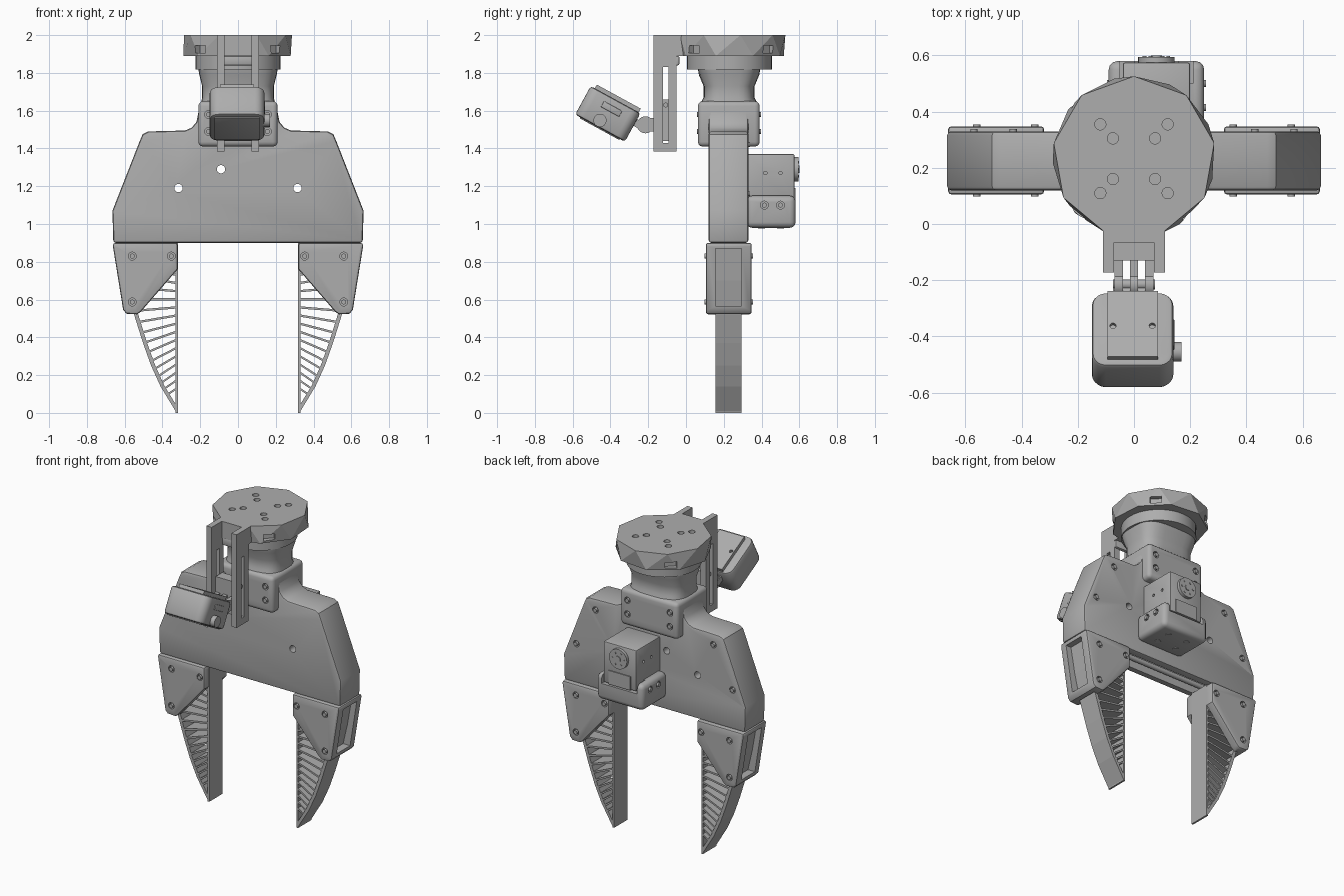
import bpy, bmesh, math
from mathutils import Matrix, Vector

cube = bpy.data.objects.get("Cube")
if cube:
    bpy.data.objects.remove(cube, do_unlink=True)

grey = bpy.data.materials.new("machined_grey")
grey.use_nodes = True
TONE = (0.42, 0.42, 0.42, 1)
grey.diffuse_color = TONE
grey.node_tree.nodes["Principled BSDF"].inputs["Base Color"].default_value = TONE


def finish(name, bm):
    bmesh.ops.recalc_face_normals(bm, faces=bm.faces)
    me = bpy.data.meshes.new(name)
    bm.to_mesh(me)
    bm.free()
    me.materials.append(grey)
    ob = bpy.data.objects.new(name, me)
    bpy.context.collection.objects.link(ob)
    return ob


def activate(ob):
    bpy.ops.object.select_all(action='DESELECT')
    ob.select_set(True)
    bpy.context.view_layer.objects.active = ob


def smooth(ob):
    activate(ob)
    bpy.ops.object.shade_smooth_by_angle(angle=math.radians(35))
    return ob


def bevel(ob, width, segments=3, angle=40):
    m = ob.modifiers.new("rounding", 'BEVEL')
    m.width, m.segments, m.limit_method = width, segments, 'ANGLE'
    m.angle_limit = math.radians(angle)
    activate(ob)
    bpy.ops.object.modifier_apply(modifier=m.name)
    return smooth(ob)


def prism(name, pts, y0, y1, sx=1):
    """Outline in x and z, extruded along y."""
    bm = bmesh.new()
    f = bm.faces.new([bm.verts.new((sx * x, y0, z)) for x, z in pts])
    new = bmesh.ops.extrude_face_region(bm, geom=[f])["geom"]
    bmesh.ops.translate(bm, vec=(0, y1 - y0, 0),
                        verts=[v for v in new if isinstance(v, bmesh.types.BMVert)])
    return finish(name, bm)


def box(name, xs, ys, zs, mat=None):
    lo, hi = Vector((xs[0], ys[0], zs[0])), Vector((xs[1], ys[1], zs[1]))
    bm = bmesh.new()
    bmesh.ops.create_cube(bm, size=1, matrix=Matrix.Translation((lo + hi) / 2)
                          @ Matrix.Diagonal((*(hi - lo), 1)))
    if mat:
        bm.transform(mat)
    return finish(name, bm)


AXES = {'x': Matrix.Rotation(math.pi / 2, 4, 'Y'), 'y': Matrix.Rotation(math.pi / 2, 4, 'X'),
        'z': Matrix.Identity(4)}


def pins(name, centres, r, depth, axis='y', sides=20):
    """One object holding a cylinder at every centre."""
    bm = bmesh.new()
    for c in centres:
        bmesh.ops.create_cone(bm, cap_ends=True, segments=sides, radius1=r, radius2=r,
                              depth=depth, matrix=Matrix.Translation(c) @ AXES[axis])
    return smooth(finish(name, bm))


def cut(ob, cutter):
    m = ob.modifiers.new("cut", 'BOOLEAN')
    m.operation, m.object, m.solver = 'DIFFERENCE', cutter, 'EXACT'
    activate(ob)
    bpy.ops.object.modifier_apply(modifier=m.name)
    bpy.data.objects.remove(cutter, do_unlink=True)
    return smooth(ob)


def screws(ob, name, centres, axis='y'):
    """Countersunk holes with a screw head inside each."""
    cut(ob, pins("cutter", centres, 0.021, 0.03, axis))
    pins(name, centres, 0.013, 0.022, axis)


# Top flange: nine-sided plate twisted slightly towards its lower edge
bm = bmesh.new()
for z, turn in ((2.0, 0), (1.89, 14)):
    for i in range(9):
        a = math.radians(90 + 40 * i + turn)
        bm.verts.new((0.29 * math.cos(a), 0.238 + 0.288 * math.sin(a), z))
bmesh.ops.convex_hull(bm, input=bm.verts)
flange = finish("top_flange", bm)
cut(flange, pins("cutter", [(s * x, y, 2.0) for s in (-1, 1) for x, y in
                            ((0.12, 0.355), (0.12, 0.11), (0.075, 0.305), (0.075, 0.16))],
                 0.02, 0.06, 'z'))
for k in range(4):
    spin = Matrix.Translation((0, 0.24, 0)) @ Matrix.Rotation(math.radians(45 + 90 * k), 4, 'Z')
    cut(flange, box("cutter", (0.25, 0.32), (-0.035, 0.035), (1.905, 1.945), spin))
bpy.context.view_layer.objects.active = flange
flange.data.shade_flat()

# Collar and waisted neck
pins("neck_collar", [(0, 0.23, 1.855)], 0.225, 0.075, 'z', 40)
bm = bmesh.new()
rings = []
for z, rx, ry in ((1.82, 0.21, 0.165), (1.79, 0.205, 0.16), (1.73, 0.19, 0.135),
                  (1.67, 0.19, 0.135), (1.62, 0.2, 0.16)):
    ring = []
    for i in range(32):
        a = math.tau * i / 32
        c, s = math.cos(a), math.sin(a)
        ring.append(bm.verts.new((math.copysign(abs(c) ** 0.6, c) * rx,
                                  0.228 + math.copysign(abs(s) ** 0.6, s) * ry, z)))
    rings.append(ring)
for a, b in zip(rings, rings[1:]):
    for i in range(32):
        bm.faces.new((a[i], a[i - 1], b[i - 1], b[i]))
bm.faces.new(rings[0])
bm.faces.new(rings[-1])
smooth(finish("neck", bm))
clamp = bevel(box("neck_clamp", (-0.21, 0.21), (0.063, 0.39), (1.41, 1.65)), 0.025)
screws(clamp, "clamp_screws", [(s * 0.155, y, z) for s in (-1, 1) for y in (0.068, 0.385)
                               for z in (1.49, 1.58)])

# Main body housing with filleted shoulders
half = [(0.66, 0.9), (0.665, 1.07), (0.52, 1.44), (0.505, 1.475), (0.475, 1.49),
        (0.28, 1.495), (0.245, 1.51), (0.22, 1.54), (0.208, 1.6), (0.205, 1.63)]
body = prism("body_housing", half + [(-x, z) for x, z in reversed(half)], 0.12, 0.33)
bevel(body, 0.014, 2, 50)
cut(body, box("cutter", (-0.46, 0.46), (0.165, 0.285), (0.85, 1.0)))
cut(body, pins("cutter", [(-0.09, 0.22, 1.29), (-0.315, 0.22, 1.19), (0.315, 0.22, 1.19)],
               0.022, 0.6))
screws(body, "housing_screws", [(s * x, 0.327, z) for s in (-1, 1)
                                for x, z in ((0.43, 1.42), (0.57, 1.16))])
pins("guide_rods", [(0, y, 0.945) for y in (0.195, 0.255)], 0.016, 0.94, 'x')

# Motor on the back, with its bracket and output horn
motor = bevel(box("motor", (-0.04, 0.2), (0.32, 0.575), (1.1, 1.37)), 0.008, 2)
cut(motor, pins("cutter", [(x, y, 1.27) for x in (-0.04, 0.2) for y in (0.42, 0.5)],
                0.009, 0.03, 'x'))
cradle = bevel(box("motor_cradle", (-0.09, 0.25), (0.32, 0.58), (0.98, 1.15)), 0.03)
cut(cradle, box("cutter", (-0.05, 0.21), (0.5, 0.65), (1.09, 1.2)))
screws(cradle, "cradle_screws", [(x, y, 1.1) for x in (-0.086, 0.246) for y in (0.415, 0.5)], 'x')
pins("cradle_base_screws", [(x, y, 0.979) for x in (0.01, 0.15) for y in (0.4, 0.5)],
     0.018, 0.006, 'z')
pins("motor_horn", [(0.08, 0.58, 1.29)], 0.065, 0.03, 'y', 32)
pins("horn_screws", [(0.08 + 0.042 * math.cos(a), 0.596, 1.29 + 0.042 * math.sin(a))
                     for a in [math.tau * i / 6 for i in range(6)]], 0.007, 0.004)
pins("horn_hub", [(0.08, 0.596, 1.29)], 0.02, 0.008)
box("motor_cover", (0.0, 0.16), (0.57, 0.581), (1.1, 1.19))

# Outer edge of a finger, as (x, z) from tip to root
edge = [(0.325, 0), (0.41, 0.14), (0.46, 0.25), (0.503, 0.37), (0.55, 0.52),
        (0.592, 0.7), (0.622, 0.87)]


def edge_x(z):
    for (xa, za), (xb, zb) in zip(edge, edge[1:]):
        if za <= z <= zb:
            return xa + (xb - xa) * (z - za) / (zb - za)
    return edge[-1][0]


for side, s in (("left", 1), ("right", -1)):
    # Compliant finger: straight gripping wall, curved back wall, slanted ribs
    prism(side + "_finger_pad", [(0.318, 0), (0.33, 0), (0.33, 0.9), (0.318, 0.9)],
          0.155, 0.295, s)
    prism(side + "_finger_back", edge + [(x - 0.022, z) for x, z in reversed(edge[1:])]
          + [(0.32, 0.03)], 0.155, 0.295, s)
    for i in range(15):
        t = i / 14
        zi = 0.13 + 0.6 * t
        slope = 0.9 - 1.15 * t
        zo = zi - slope * (edge_x(zi) - 0.32)
        zo = zi - slope * (edge_x(zo) - 0.32)
        xo, h = edge_x(zo) - 0.008, 0.006
        prism(f"{side}_finger_rib_{i + 1}", [(0.325, zi - h), (xo, zo - h), (xo, zo + h),
                                             (0.325, zi + h)], 0.155, 0.295, s)

    # Clevis that holds the finger root
    mount = prism(side + "_finger_mount",
                  [(0.32, 0.9), (0.32, 0.76), (0.515, 0.535), (0.535, 0.522), (0.59, 0.525),
                   (0.608, 0.545), (0.662, 0.88), (0.662, 0.9)], 0.105, 0.348, s)
    bevel(mount, 0.012, 2, 50)
    xs = sorted((s * 0.3, s * 0.8))
    cut(mount, box("cutter", xs, (0.155, 0.295), (0.565, 0.87)))
    cut(mount, box("cutter", sorted((s * 0.3, s * 0.56)), (0.155, 0.295), (0.5, 0.87)))
    screws(mount, side + "_mount_screws", [(s * x, y, z) for y in (0.109, 0.344)
           for x, z in ((0.353, 0.83), (0.56, 0.83), (0.56, 0.587))])

# Slotted camera rails hanging from the flange
for s, side in ((1, "left"), (-1, "right")):
    rail = box(side + "_camera_rail", sorted((s * 0.072, s * 0.11)), (-0.172, -0.05), (1.385, 2.0))
    cut(rail, box("cutter", (-0.3, 0.3), (-0.122, -0.092), (1.43, 1.83)))
box("rail_bridge", (-0.11, 0.11), (-0.065, 0.06), (1.89, 2.0))
bridge_rib = prism("bridge_fillet", [(-0.11, 1.89), (0.11, 1.89), (0.11, 1.84), (-0.11, 1.84)],
                   -0.06, -0.035)
bevel(bridge_rib, 0.008, 2)
box("rail_slider", (-0.072, 0.072), (-0.13, -0.06), (1.44, 1.66))
pins("slider_bolt", [(0, -0.107, 1.63)], 0.013, 0.2, 'x')

# Hinge between slider and camera
for x in (-0.055, 0, 0.055):
    pins("hinge_knuckle", [(x, -0.215, 1.525)], 0.045, 0.03, 'x', 24)
    box("hinge_tab", (x - 0.015, x + 0.015), (-0.215, -0.12), (1.49, 1.56))
pins("hinge_pin", [(0, -0.215, 1.525)], 0.018, 0.15, 'x')

# Tilted camera with rounded corners, back plate and focus knob
tilt = Matrix.Translation((-0.005, -0.414, 1.583)) @ Matrix.Rotation(math.radians(-28.7), 4, 'X')
bm = bmesh.new()
bmesh.ops.create_cube(bm, size=1, matrix=Matrix.Diagonal((0.29, 0.3, 0.172, 1)))
upright = [e for e in bm.edges if abs(e.verts[0].co.z - e.verts[1].co.z) > 0.1]
bmesh.ops.bevel(bm, geom=upright, offset=0.05, segments=5, profile=0.5, affect='EDGES')
bm.transform(tilt)
camera = bevel(finish("camera_body", bm), 0.015, 2, 50)
plate = box("camera_plate", (-0.09, 0.09), (-0.125, 0.14), (0.08, 0.108), tilt)
cutter = pins("cutter", [(x, 0.0, 0.108) for x in (-0.07, 0.07)], 0.011, 0.03, 'z')
cutter.data.transform(tilt)
cut(plate, cutter)
box("camera_arm", (-0.07, 0.07), (0.13, 0.2), (0.01, 0.05), tilt)
knob = pins("focus_knob", [(0.14, -0.02, -0.05)], 0.035, 0.07, 'x')
knob.data.transform(tilt)
port = bevel(box("camera_port", (0.14, 0.149), (-0.05, 0.06), (0.015, 0.05)), 0.004, 2)
port.data.transform(tilt)
lens = bevel(box("lens_window", (-0.12, 0.12), (-0.12, 0.12), (-0.092, -0.08)), 0.004, 2)
lens.data.transform(tilt)
